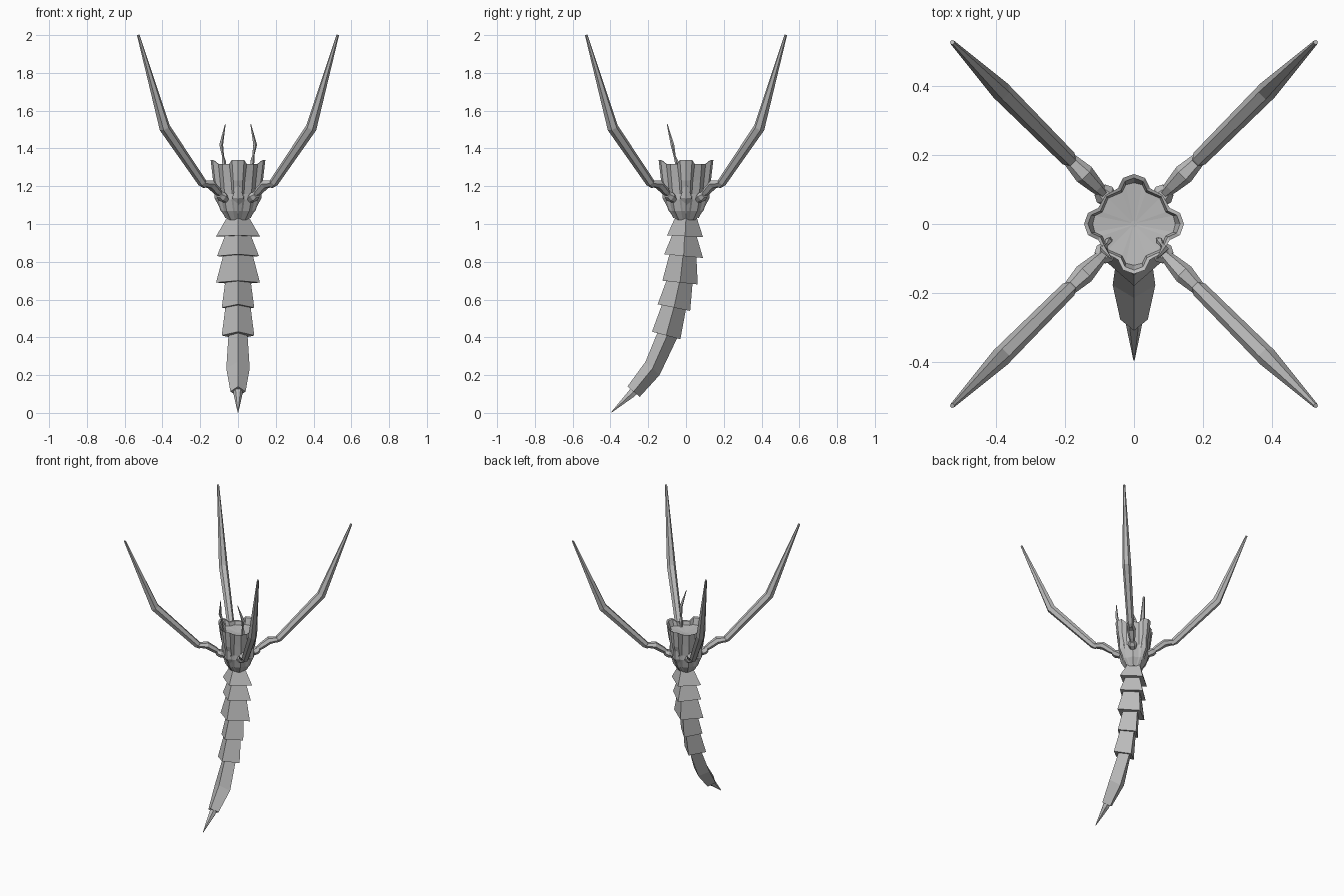
import bpy, bmesh, math
from mathutils import Vector, Matrix

cube = bpy.data.objects.get("Cube")
if cube:
    bpy.data.objects.remove(cube)

grey = bpy.data.materials.new("stone grey")
grey.use_nodes = True
GREY = (0.5, 0.5, 0.5, 1)
grey.diffuse_color = GREY
grey.node_tree.nodes["Principled BSDF"].inputs["Base Color"].default_value = GREY


def loft(name, rings, turn=0):
    """Skin a list of equal rings, cap both ends, then turn about z."""
    bm = bmesh.new()
    loops = [[bm.verts.new(p) for p in ring] for ring in rings]
    n = len(loops[0])
    for a, b in zip(loops, loops[1:]):
        for i in range(n):
            j = (i + 1) % n
            bm.faces.new((a[i], a[j], b[j], b[i]))
    bm.faces.new(loops[0][::-1])
    bm.faces.new(loops[-1])
    bmesh.ops.recalc_face_normals(bm, faces=bm.faces)
    bm.transform(Matrix.Rotation(turn, 4, "Z"))
    mesh = bpy.data.meshes.new(name)
    bm.to_mesh(mesh)
    bm.free()
    mesh.materials.append(grey)
    obj = bpy.data.objects.new(name, mesh)
    bpy.context.collection.objects.link(obj)
    return obj


def limb(name, path, sides=6, turn=0, side=Vector((0, 1, 0))):
    """Tube through (point, half width, half thickness) stations."""
    pts = [Vector(s[0]) for s in path]
    rings = []
    for i, (p, w, t) in enumerate(path):
        along = (pts[min(i + 1, len(pts) - 1)] - pts[max(i - 1, 0)]).normalized()
        up = along.cross(side).normalized()
        angles = [math.tau * k / sides for k in range(sides)]
        rings.append([pts[i] + side * w * math.cos(a) + up * t * math.sin(a)
                      for a in angles])
    return loft(name, rings, turn)


# Four-lobed cup body: ridge, rib edge, notch and diagonal in every quarter
def cup_ring(z, ridge, rib, half, notch, diagonal, dip=0):
    ring = []
    d = diagonal * math.sqrt(0.5)
    quarter = [(rib, -half, z), (ridge, 0, z), (rib, half, z),
               (notch, half * 1.45, z - dip), (d, d, z - dip),
               (half * 1.45, notch, z - dip)]
    for q in range(4):
        turn = Matrix.Rotation(q * math.pi / 2, 3, "Z")
        ring += [turn @ Vector(p) for p in quarter]
    return ring


loft("cup_body", [
    cup_ring(1.02, 0.05, 0.047, 0.012, 0.044, 0.052),
    cup_ring(1.07, 0.092, 0.085, 0.018, 0.075, 0.085),
    cup_ring(1.13, 0.115, 0.106, 0.024, 0.088, 0.1),
    cup_ring(1.16, 0.11, 0.102, 0.022, 0.088, 0.1),
    cup_ring(1.23, 0.132, 0.122, 0.025, 0.095, 0.108),
    cup_ring(1.34, 0.145, 0.134, 0.032, 0.104, 0.118, 0.022),
    cup_ring(1.335, 0.134, 0.124, 0.026, 0.098, 0.112, 0.02),
    cup_ring(1.29, 0.12, 0.114, 0.024, 0.092, 0.106),
    cup_ring(1.28, 0.01, 0.009, 0.003, 0.008, 0.01),
])

# Pointed keels under the ribs
for q, label in enumerate(("left", "back", "right", "front")):
    limb("keel_" + label, [((0.118, 0, 1.2), 0.012, 0.008),
                           ((0.11, 0, 1.14), 0.03, 0.014),
                           ((0.06, 0, 1.035), 0.004, 0.008)],
         4, q * math.pi / 2)

# Four diagonal arms: socket, upper arm and bent blade
R = math.sqrt(2)
for q, label in enumerate(("back_left", "back_right", "front_right", "front_left")):
    turn = math.radians(45 + 90 * q)
    limb("socket_" + label, [((0.09, 0, 1.13), 0.022, 0.02),
                             ((0.12, 0, 1.145), 0.032, 0.026),
                             ((0.14, 0, 1.155), 0.022, 0.018)], 6, turn)
    limb("upper_arm_" + label, [((0.08 * R, 0, 1.145), 0.012, 0.012),
                                ((0.11 * R, 0, 1.175), 0.022, 0.022),
                                ((0.145 * R, 0, 1.21), 0.03, 0.024),
                                ((0.19 * R, 0, 1.215), 0.02, 0.016)], 6, turn)
    limb("blade_" + label, [((0.175 * R, 0, 1.2), 0.012, 0.014),
                            ((0.19 * R, 0, 1.22), 0.024, 0.024),
                            ((0.388 * R, 0, 1.51), 0.029, 0.03),
                            ((0.528 * R, 0, 2.0), 0.007, 0.007)], 6, turn)


# Overlapping diamond tail plates: (front y, z, back y, z, half width)
def diamond(fy, fz, by, bz, w):
    my, mz = (fy + by) / 2, (fz + bz) / 2
    return [Vector(p) for p in ((0, fy, fz), (w, my, mz), (0, by, bz), (-w, my, mz))]


plates = [
    ((-0.055, 1.04, 0.055, 1.04, 0.055), (-0.1, 0.94, 0.09, 0.93, 0.116)),
    ((-0.07, 0.95, 0.055, 0.94, 0.066), (-0.115, 0.84, 0.09, 0.82, 0.111)),
    ((-0.085, 0.85, 0.055, 0.83, 0.077), (-0.125, 0.7, 0.062, 0.68, 0.116)),
    ((-0.1, 0.71, 0.035, 0.69, 0.067), (-0.15, 0.575, 0.022, 0.54, 0.086)),
    ((-0.125, 0.58, 0.0, 0.55, 0.066), (-0.18, 0.43, -0.03, 0.39, 0.086)),
    ((-0.145, 0.44, -0.045, 0.4, 0.05), (-0.215, 0.27, -0.14, 0.2, 0.062),
     (-0.31, 0.14, -0.245, 0.085, 0.04)),
]
for i, rings in enumerate(plates):
    loft(f"tail_plate_{i + 1}", [diamond(*r) for r in rings])

# Sting at the tail tip
limb("sting", [((0, -0.255, 0.14), 0.026, 0.026),
               ((0, -0.29, 0.1), 0.024, 0.024),
               ((0, -0.395, 0.003), 0.002, 0.002)], 6, 0, Vector((1, 0, 0)))

# Pair of crooked feelers inside the front of the cup
for s, label in ((1, "left"), (-1, "right")):
    limb("feeler_" + label, [((s * 0.07, -0.045, 1.27), 0.008, 0.008),
                             ((s * 0.075, -0.05, 1.33), 0.012, 0.01),
                             ((s * 0.08, -0.06, 1.36), 0.006, 0.006),
                             ((s * 0.09, -0.072, 1.42), 0.011, 0.01),
                             ((s * 0.067, -0.1, 1.53), 0.002, 0.002)],
         5, 0, Vector((1, 0, 0)))
